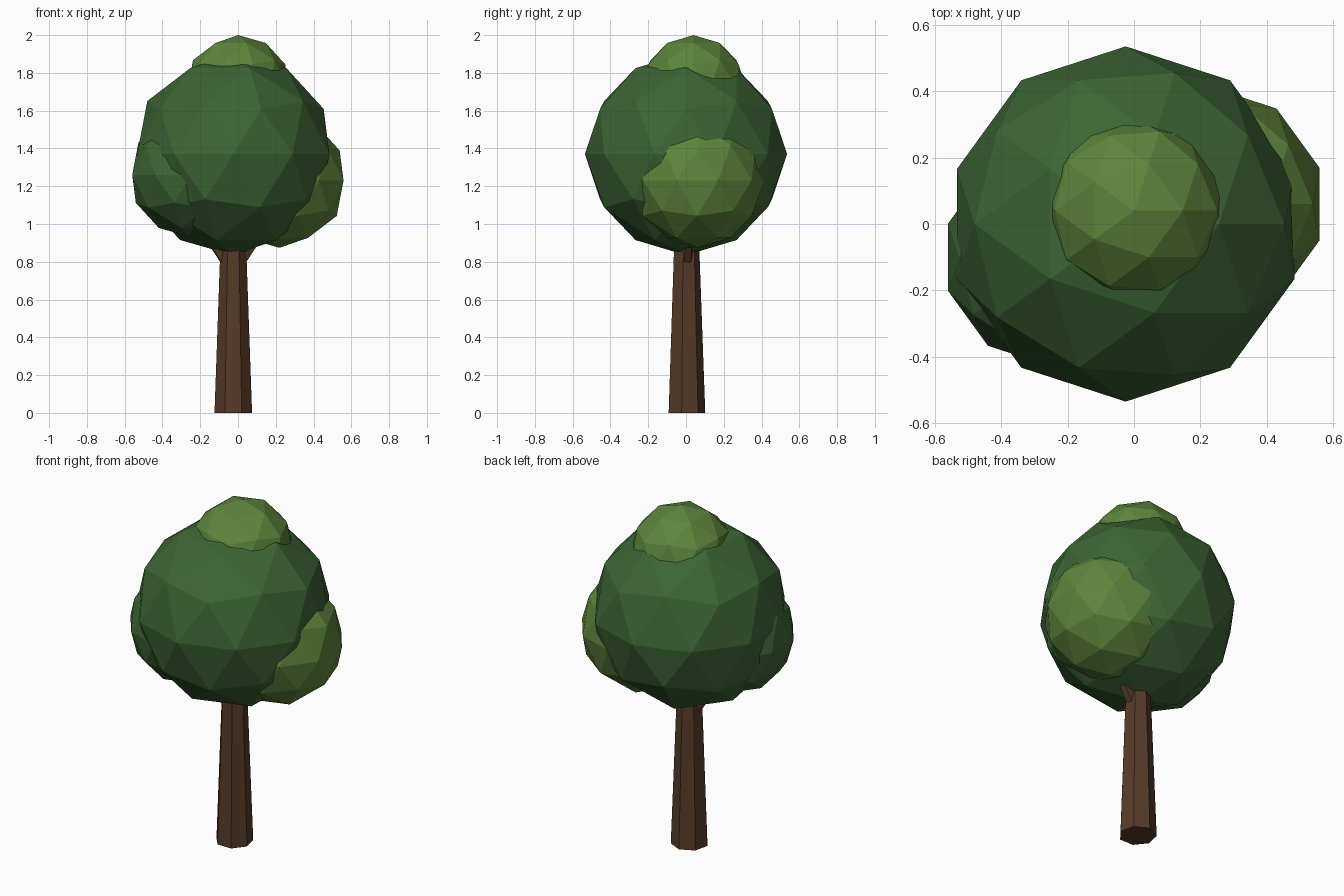
import bpy
from mathutils import Vector

cube = bpy.data.objects.get("Cube")
if cube:
    bpy.data.objects.remove(cube, do_unlink=True)


def make_material(name, rgb):
    mat = bpy.data.materials.new(name)
    mat.use_nodes = True
    colour = (*rgb, 1.0)
    mat.diffuse_color = colour
    bsdf = next(n for n in mat.node_tree.nodes if n.type == "BSDF_PRINCIPLED")
    bsdf.inputs["Base Color"].default_value = colour
    bsdf.inputs["Roughness"].default_value = 0.9
    return mat


bark = make_material("bark brown", (0.095, 0.043, 0.021))
dark_leaf = make_material("dark leaf green", (0.045, 0.130, 0.035))
light_leaf = make_material("light leaf green", (0.110, 0.235, 0.045))


def finish(name, mat):
    obj = bpy.context.object
    obj.name = obj.data.name = name
    obj.data.materials.append(mat)
    bpy.ops.object.shade_flat()
    return obj


def leaf_ball(name, centre, radius, mat):
    """Faceted ball of leaves."""
    bpy.ops.mesh.primitive_ico_sphere_add(subdivisions=2, radius=radius, location=centre)
    return finish(name, mat)


def limb(name, start, end, r_start, r_end, sides):
    """Tapered wooden limb between two points."""
    start, end = Vector(start), Vector(end)
    axis = end - start
    bpy.ops.mesh.primitive_cone_add(vertices=sides, radius1=r_start, radius2=r_end,
                                    depth=axis.length, location=(start + end) / 2)
    obj = finish(name, bark)
    if axis.xy.length > 0:
        obj.rotation_euler = axis.to_track_quat("Z", "Y").to_euler()
    return obj


# Trunk and the two branches that reach into the side foliage
limb("trunk", (-0.025, 0, 0), (-0.025, 0, 1.1), 0.102, 0.062, 7)
limb("left_branch", (-0.01, 0, 0.77), (0.2, 0.03, 1.07), 0.034, 0.02, 5)
limb("right_branch", (-0.04, 0, 0.77), (-0.25, -0.03, 1.07), 0.034, 0.02, 5)

# Foliage
leaf_ball("main_foliage", (-0.025, 0, 1.37), 0.535, dark_leaf)
leaf_ball("right_foliage", (-0.246, -0.10, 1.26), 0.33, dark_leaf)
leaf_ball("left_foliage", (0.22, 0.06, 1.23), 0.356, light_leaf)
leaf_ball("top_foliage", (0, 0.04, 1.72), 0.28, light_leaf)
